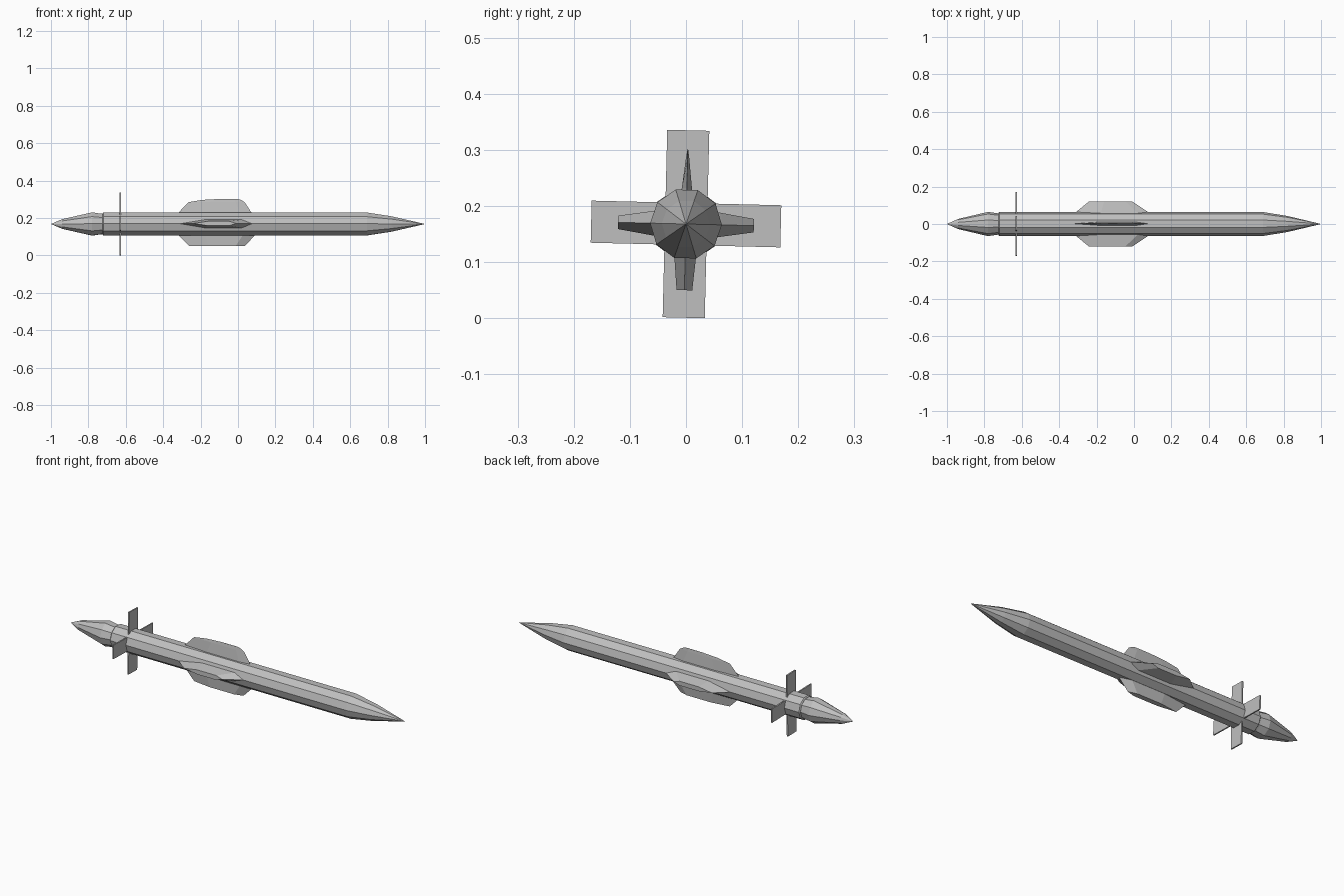
import bpy, bmesh
from math import sin, cos, pi, radians

cube = bpy.data.objects.get("Cube")
if cube:
    bpy.data.objects.remove(cube, do_unlink=True)

AXIS_Z = 0.168
ROLL = radians(-1.4)

grey = bpy.data.materials.new("plain_grey")
grey.use_nodes = True
grey.diffuse_color = (0.52, 0.52, 0.52, 1)
for node in grey.node_tree.nodes:
    if node.type == 'BSDF_PRINCIPLED':
        node.inputs["Base Color"].default_value = grey.diffuse_color


def finish(name, bm):
    """Turn a bmesh into a flat shaded object on the missile axis."""
    bmesh.ops.recalc_face_normals(bm, faces=bm.faces)
    mesh = bpy.data.meshes.new(name)
    bm.to_mesh(mesh)
    bm.free()
    mesh.materials.append(grey)
    obj = bpy.data.objects.new(name, mesh)
    bpy.context.collection.objects.link(obj)
    obj.location.z = AXIS_Z
    obj.rotation_euler.x = ROLL
    return obj


def loft(name, sections):
    """Skin a closed tube through equally sized rings and cap both ends."""
    bm = bmesh.new()
    rings = [[bm.verts.new(p) for p in s] for s in sections]
    for a, b in zip(rings, rings[1:]):
        n = len(a)
        for i in range(n):
            j = (i + 1) % n
            bm.faces.new((a[i], a[j], b[j], b[i]))
    bm.faces.new(rings[0])
    bm.faces.new(rings[-1])
    bmesh.ops.remove_doubles(bm, verts=bm.verts, dist=0.00005)
    return finish(name, bm)


def turned(name, profile, sides=10):
    """Faceted solid around the x axis from (x, radius) pairs."""
    return loft(name, [[(x, r * cos(2 * pi * i / sides), r * sin(2 * pi * i / sides))
                        for i in range(sides)] for x, r in profile])


def fin(name, angle, levels):
    """Wedge-edged fin from (radius, rear x, front x, half thickness) levels."""
    c, s = cos(angle), sin(angle)
    sections = []
    for r, rear, front, t in levels:
        span = front - rear
        outline = [(rear, 0), (rear + 0.35 * span, t), (rear + 0.84 * span, t),
                   (front, 0), (rear + 0.84 * span, -t), (rear + 0.35 * span, -t)]
        sections.append([(x, r * c - w * s, r * s + w * c) for x, w in outline])
    return loft(name, sections)


# Hull with pointed nose, and the separate tail cone behind a narrow neck
turned("body", [(-0.725, 0.058), (-0.72, 0.064), (0.69, 0.064), (0.82, 0.043), (1, 0.0002)])
turned("tail_cone", [(-1, 0.0002), (-0.94, 0.027), (-0.78, 0.065), (-0.735, 0.058), (-0.715, 0.056)])

# Mid-body fins: thick ones at the sides and below, a thin blade on top
thick = [(0.045, -0.33, 0.10, 0.024), (0.064, -0.31, 0.075, 0.021), (0.121, -0.24, -0.01, 0.012)]
lower = [(0.045, -0.335, 0.11, 0.022), (0.062, -0.315, 0.09, 0.019), (0.118, -0.26, 0.035, 0.014)]
blade = [(0.045, -0.335, 0.085, 0.011), (0.064, -0.315, 0.07, 0.009),
         (0.117, -0.265, 0.035, 0.003), (0.129, -0.19, 0.015, 0.0012), (0.134, -0.1, -0.005, 0.0005)]
fin("back_fin", 0, thick)
fin("top_fin", pi / 2, blade)
fin("front_fin", pi, thick)
fin("bottom_fin", -pi / 2, lower)

# Crossed flat paddles near the tail
for name, size in (("upright_paddles", (0.007, 0.075, 0.334)),
                   ("level_paddles", (0.007, 0.338, 0.075))):
    bm = bmesh.new()
    bmesh.ops.create_cube(bm, size=1)
    bmesh.ops.scale(bm, vec=size, verts=bm.verts)
    finish(name, bm).location.x = -0.63
